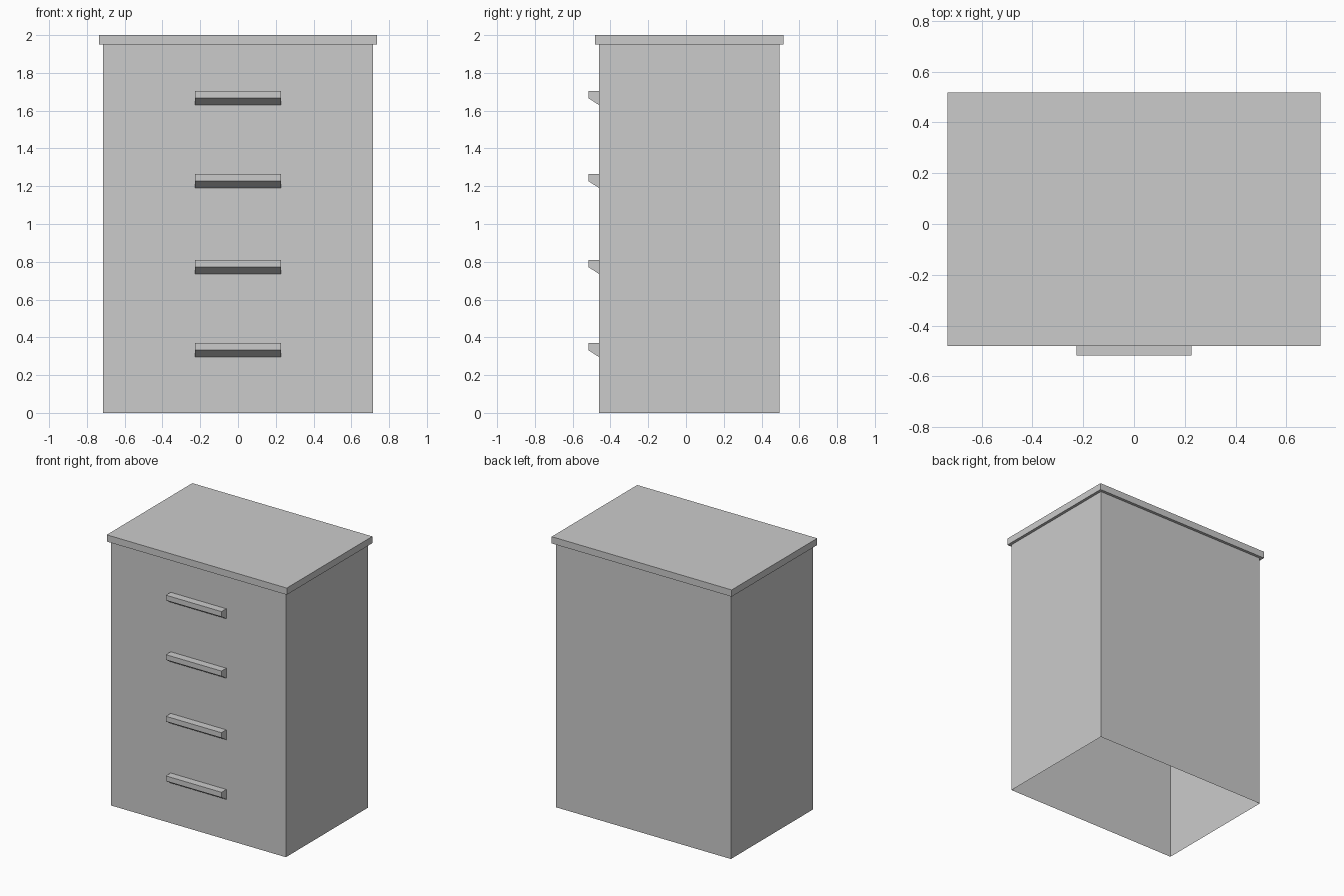
import bpy, bmesh

if "Cube" in bpy.data.objects:
    bpy.data.objects.remove(bpy.data.objects["Cube"])


def make_object(name, bm):
    bmesh.ops.recalc_face_normals(bm, faces=bm.faces)
    mesh = bpy.data.meshes.new(name)
    bm.to_mesh(mesh)
    bm.free()
    obj = bpy.data.objects.new(name, mesh)
    bpy.context.collection.objects.link(obj)
    return obj


def box(name, half_x, y0, y1, z0, z1, open_bottom=False):
    bm = bmesh.new()
    bmesh.ops.create_cube(bm, size=1)
    for v in bm.verts:
        v.co.x *= 2 * half_x
        v.co.y = y1 if v.co.y > 0 else y0
        v.co.z = z1 if v.co.z > 0 else z0
    bmesh.ops.recalc_face_normals(bm, faces=bm.faces)
    if open_bottom:
        bm.normal_update()
        bottom = [f for f in bm.faces if f.normal.z < -0.5]
        bmesh.ops.delete(bm, geom=bottom, context='FACES_ONLY')
    return make_object(name, bm)


def handle(name, half_x, profile, z_top):
    # Extrude the (y, z) side profile along x
    bm = bmesh.new()
    verts = [bm.verts.new((-half_x, y, z_top + z)) for y, z in profile]
    face = bm.faces.new(verts)
    ext = bmesh.ops.extrude_face_region(bm, geom=[face], use_keep_orig=True)
    moved = [g for g in ext["geom"] if isinstance(g, bmesh.types.BMVert)]
    bmesh.ops.translate(bm, verts=moved, vec=(2 * half_x, 0, 0))
    return make_object(name, bm)


# Thin-walled cabinet shell, open underneath
FRONT = -0.461
box("cabinet_body", 0.714, FRONT, 0.496, 0, 1.95, open_bottom=True)

# Overhanging top board
box("top_board", 0.735, -0.481, 0.517, 1.95, 2.0)

# Drawer handles with a sloping underside
PROFILE = [(FRONT, 0), (-0.517, 0), (-0.517, -0.038), (FRONT, -0.074)]
for i, z_top in enumerate((0.37, 0.81, 1.265, 1.704), 1):
    handle(f"drawer_handle_{i}", 0.227, PROFILE, z_top)
